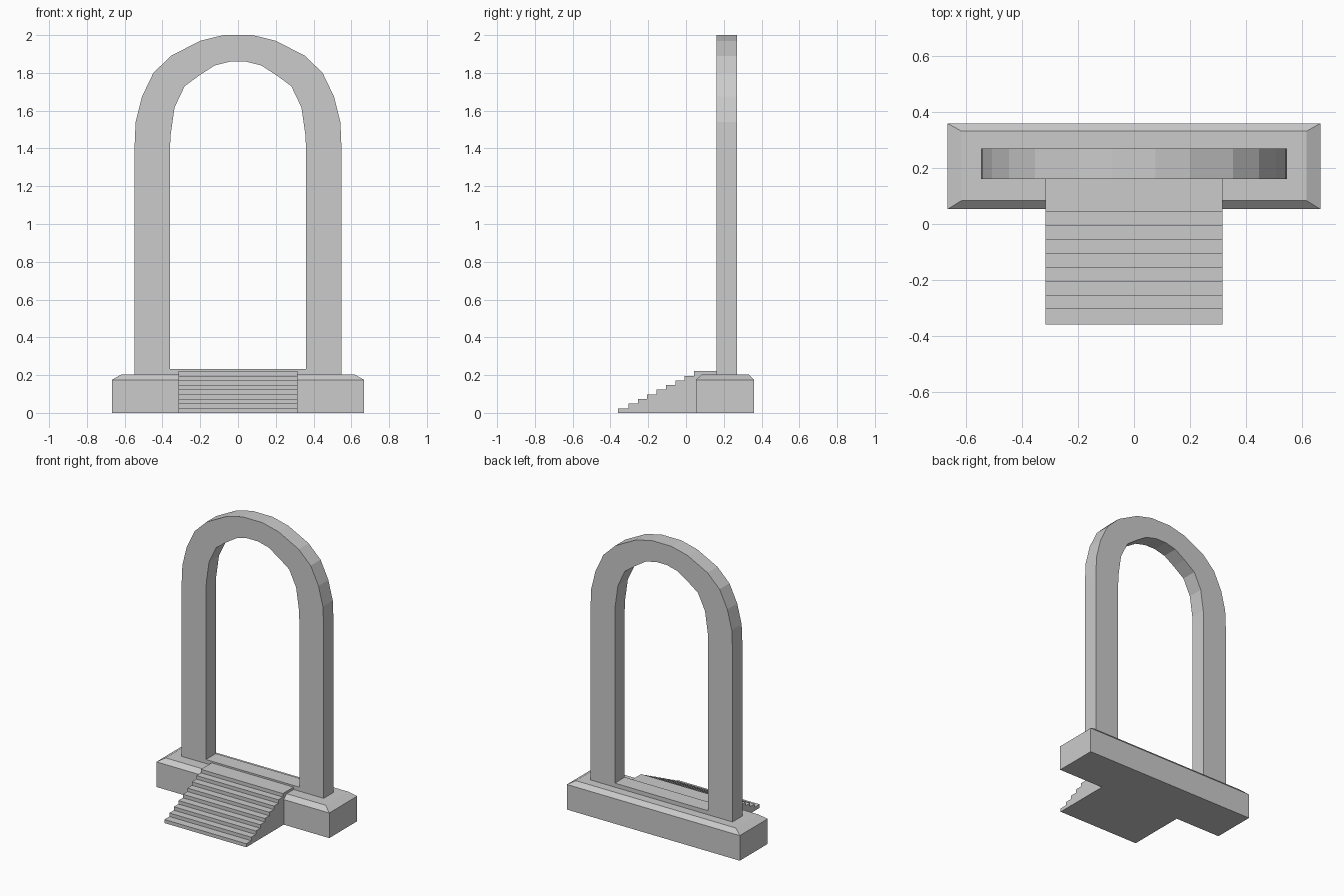
import bpy, bmesh

if "Cube" in bpy.data.objects:
    bpy.data.objects.remove(bpy.data.objects["Cube"])


def make_object(name, verts, faces):
    mesh = bpy.data.meshes.new(name)
    mesh.from_pydata(verts, [], faces)
    bm = bmesh.new()
    bm.from_mesh(mesh)
    bmesh.ops.recalc_face_normals(bm, faces=bm.faces)
    bm.to_mesh(mesh)
    bm.free()
    obj = bpy.data.objects.new(name, mesh)
    bpy.context.collection.objects.link(obj)
    return obj


def loft(name, rings):
    """Closed solid through rings of equal length, capped at both ends."""
    n = len(rings[0])
    verts = [v for ring in rings for v in ring]
    faces = [tuple(range(n)), tuple(range(len(verts) - n, len(verts)))]
    for r in range(len(rings) - 1):
        for i in range(n):
            j = (i + 1) % n
            faces.append((r * n + i, r * n + j, (r + 1) * n + j, (r + 1) * n + i))
    return make_object(name, verts, faces)


def rect(x, y0, y1, z):
    return [(-x, y0, z), (x, y0, z), (x, y1, z), (-x, y1, z)]


# Plinth with chamfered top edge
loft("plinth", [rect(0.667, 0.053, 0.36, 0), rect(0.667, 0.053, 0.36, 0.175),
                rect(0.617, 0.084, 0.332, 0.204)])

# Arch: paired outer and inner outline points, mirrored over the top
Y0, Y1 = 0.161, 0.27
outer = [(0.548, 0.19), (0.548, 1.4), (0.542, 1.54), (0.508, 1.675),
         (0.448, 1.80), (0.355, 1.89), (0.2, 1.97), (0.077, 2.0)]
inner = [(0.36, 0.19), (0.36, 1.4), (0.357, 1.47), (0.336, 1.617),
         (0.282, 1.73), (0.2, 1.79), (0.122, 1.84), (0.042, 1.86)]
pairs = list(zip(outer, inner))
pairs += [((-o[0], o[1]), (-i[0], i[1])) for o, i in reversed(pairs)]
loft("arch", [[(o[0], Y0, o[1]), (o[0], Y1, o[1]), (i[0], Y1, i[1]), (i[0], Y0, i[1])]
              for o, i in pairs])

# Raised threshold between the legs
loft("threshold", [rect(0.36, Y0, Y1, 0.19), rect(0.36, Y0, Y1, 0.232)])

# Stairs: stepped side profile extruded across x
STEPS, RUN, RISE = 9, 0.0497, 0.0245
profile = [(Y0, 0), (-0.36, 0)]
y = -0.36
for k in range(STEPS):
    profile.append((y, (k + 1) * RISE))
    y = -0.305 + k * RUN if k < STEPS - 1 else Y0
    profile.append((y, (k + 1) * RISE))
loft("stairs", [[(x, py, pz) for py, pz in profile] for x in (-0.316, 0.316)])
